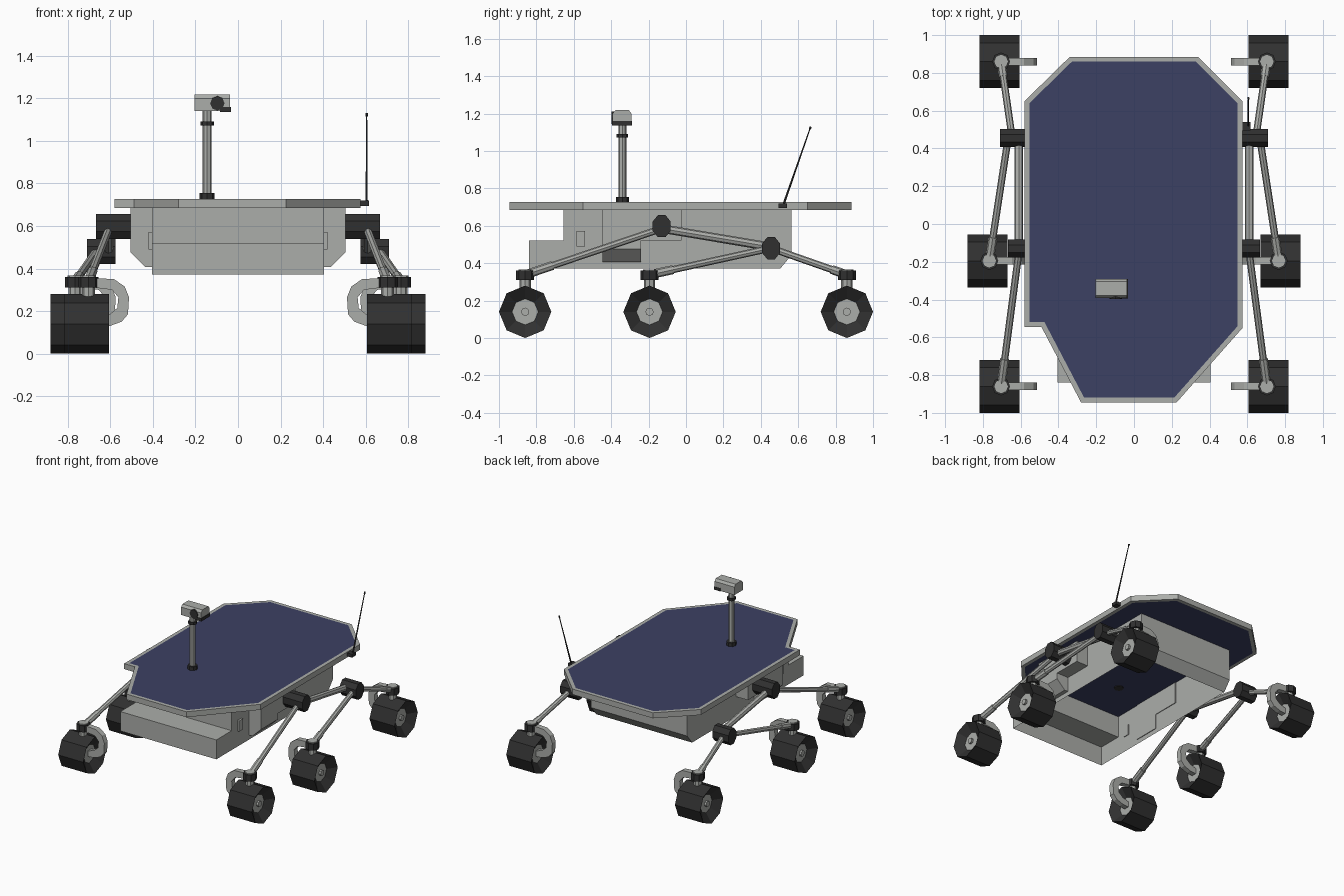
import bpy, bmesh, math
from mathutils import Vector, Matrix

if "Cube" in bpy.data.objects:
    bpy.data.objects.remove(bpy.data.objects["Cube"])


def material(name, colour):
    m = bpy.data.materials.new(name)
    m.use_nodes = True
    m.diffuse_color = (*colour, 1)
    m.node_tree.nodes["Principled BSDF"].inputs["Base Color"].default_value = (*colour, 1)
    return m


GREY = material("light grey metal", (0.41, 0.42, 0.40))
BLACK = material("black rubber", (0.03, 0.03, 0.03))
NAVY = material("solar navy", (0.045, 0.052, 0.125))


def finish(name, bm, *mats):
    mesh = bpy.data.meshes.new(name)
    bm.to_mesh(mesh)
    bm.free()
    for m in mats:
        mesh.materials.append(m)
    ob = bpy.data.objects.new(name, mesh)
    bpy.context.collection.objects.link(ob)
    return ob


def box(name, lo, hi, mat):
    """Box from two opposite corners."""
    lo, hi = Vector(lo), Vector(hi)
    bm = bmesh.new()
    size = [abs(c) for c in hi - lo]
    bmesh.ops.create_cube(bm, size=1, matrix=Matrix.Translation((lo + hi) / 2) @ Matrix.Diagonal((*size, 1)))
    return finish(name, bm, mat)


def rod(name, a, b, r, mat, sides=8, r2=None):
    """Straight cylinder or cone between two points."""
    a, b = Vector(a), Vector(b)
    d = b - a
    place = Matrix.Translation((a + b) / 2) @ d.to_track_quat('Z', 'Y').to_matrix().to_4x4()
    bm = bmesh.new()
    bmesh.ops.create_cone(bm, cap_ends=True, segments=sides, radius1=r,
                          radius2=r if r2 is None else r2, depth=d.length, matrix=place)
    return finish(name, bm, mat)


def prism(bm, points, offset):
    """Closed polygon extruded along an offset."""
    face = bm.faces.new([bm.verts.new(p) for p in points])
    new = bmesh.ops.extrude_face_region(bm, geom=[face], use_keep_orig=True)["geom"]
    moved = [v for v in new if isinstance(v, bmesh.types.BMVert)]
    bmesh.ops.translate(bm, verts=moved, vec=offset)
    bmesh.ops.recalc_face_normals(bm, faces=bm.faces)


# Solar deck: grey rim around navy cells on both faces
outline = [(-0.34, 0.885), (0.34, 0.885), (0.575, 0.65), (0.575, -0.55), (0.225, -0.945),
           (-0.28, -0.945), (-0.49, -0.545), (-0.58, -0.545), (-0.58, 0.65)]
bm = bmesh.new()
prism(bm, [(x, y, 0.685) for x, y in outline], (0, 0, 0.042))
caps = [f for f in bm.faces if abs(f.normal.z) > 0.9]
bmesh.ops.inset_individual(bm, faces=caps, thickness=0.026, use_even_offset=True)
for f in caps:
    f.material_index = 1
finish("solar_deck", bm, GREY, NAVY)

# Chassis: shell open below, with a low front step and a sloped rear edge
side = [(-0.84, 0.372), (-0.84, 0.52), (-0.655, 0.52), (-0.655, 0.69),
        (0.565, 0.69), (0.565, 0.445), (0.505, 0.372)]
bm = bmesh.new()
prism(bm, [(-0.405, y, z) for y, z in side], (0.81, 0, 0))
openings = [f for f in bm.faces if abs(f.normal.z) > 0.9 and not 0.5 < f.calc_center_median().z < 0.6]
bmesh.ops.delete(bm, geom=openings, context='FACES_ONLY')
finish("chassis_shell", bm, GREY)

HOOK = [(0.04, 0.355), (0.13, 0.35), (0.18, 0.315), (0.2, 0.265), (0.195, 0.185), (0.165, 0.15),
        (0.11, 0.13), (0.05, 0.125), (0.05, 0.165), (0.11, 0.185), (0.145, 0.215),
        (0.15, 0.265), (0.12, 0.3), (0.04, 0.31)]


def wheel(name, cx, cy, s):
    """Dished eight-sided tyre with grey hub, steering cap and curved fork."""
    R, half, cz = 0.14, 0.106, 0.14
    bm = bmesh.new()
    rings = []
    for r, x in [(0.07, -0.06), (R, -half), (R, half), (0.07, 0.06)]:
        rings.append([bm.verts.new((s * cx + x, cy + r * math.sin(k * math.pi / 4),
                                    cz + r * math.cos(k * math.pi / 4))) for k in range(8)])
    for a, b in zip(rings, rings[1:]):
        for k in range(8):
            bm.faces.new((a[k], a[(k + 1) % 8], b[(k + 1) % 8], b[k]))
    for ring in (rings[0], rings[-1]):
        bm.faces.new(ring).material_index = 1
    bmesh.ops.recalc_face_normals(bm, faces=bm.faces)
    finish(name + "_wheel", bm, BLACK, GREY)
    rod(name + "_axle_nut", (s * (cx + 0.05), cy, cz), (s * (cx + 0.075), cy, cz), 0.022, GREY)

    mx = s * (cx - 0.009)
    rod(name + "_steering_neck", (mx, cy, 0.265), (mx, cy, 0.315), 0.03, GREY)
    rod(name + "_steering_cap", (mx, cy, 0.31), (mx, cy, 0.36), 0.048, BLACK)
    rod(name + "_cap_disc", (mx, cy, 0.355), (mx, cy, 0.367), 0.036, GREY)
    bm = bmesh.new()
    prism(bm, [(s * (cx - u), cy - 0.02, z) for u, z in HOOK], (0, 0.04, 0))
    finish(name + "_fork", bm, GREY)
    return Vector((mx, cy, 0.338))


def strut(name, a, b):
    """Slim arm with a thicker sleeve and a black clamp at the wheel end."""
    a, b = Vector(a), Vector(b)
    rod(name, a, b, 0.019, GREY)
    rod(name + "_sleeve", a.lerp(b, 0.8), b, 0.024, GREY)


def pivot(name, x0, x1, y, z):
    ob = rod(name, (0, 0, 0), (x1 - x0, 0, 0), 0.06, BLACK)
    ob.data.transform(Matrix.Rotation(math.pi / 8, 4, 'X'))
    ob.data.transform(Matrix.Diagonal((1, 0.87, 1.07, 1)))
    ob.location = (x0, y, z)


for s, label in ((1, "left"), (-1, "right")):
    # Side pods and small hatches on the chassis
    bm = bmesh.new()
    pod = [(0.4, 0.69), (0.505, 0.69), (0.505, 0.475), (0.435, 0.407), (0.4, 0.407)]
    prism(bm, [(s * x, -0.446, z) for x, z in pod], (0, 0.206, 0))
    finish(label + "_side_pod", bm, GREY)
    box(label + "_pivot_housing", (s * 0.4, -0.24, 0.52), (s * 0.505, -0.025, 0.69), GREY)
    box(label + "_front_latch", (s * 0.4, -0.585, 0.49), (s * 0.42, -0.54, 0.572), GREY)
    box(label + "_rear_hatch", (s * 0.4, 0.245, 0.572), (s * 0.412, 0.395, 0.655), GREY)

    # Rocker and bogie suspension
    pivot(label + "_rocker_pivot", s * 0.505, s * 0.668, -0.13, 0.598)
    pivot(label + "_bogie_pivot", s * 0.575, s * 0.71, 0.455, 0.48)
    front = wheel(label + "_front", 0.7125, -0.86, s)
    mid = wheel(label + "_middle", 0.775, -0.195, s)
    back = wheel(label + "_rear", 0.7125, 0.86, s)
    rod(label + "_rocker_arm", (s * 0.61, -0.13, 0.585), (s * 0.61, 0.455, 0.487), 0.023, GREY)
    strut(label + "_front_strut", (s * 0.607, -0.13, 0.585), front)
    strut(label + "_middle_strut", (s * 0.67, 0.43, 0.475), mid)
    strut(label + "_rear_strut", (s * 0.645, 0.455, 0.48), back)

# Camera mast
MX, MY = -0.145, -0.34
rod("mast_base", (MX, MY, 0.68), (MX, MY, 0.755), 0.035, BLACK)
rod("mast", (MX, MY, 0.74), (MX, MY, 1.14), 0.021, GREY)
rod("mast_collar", (MX, MY, 1.072), (MX, MY, 1.092), 0.031, BLACK)
bm = bmesh.new()
head = [(-0.392, 1.14), (-0.392, 1.2), (-0.378, 1.218), (-0.305, 1.218), (-0.292, 1.2), (-0.292, 1.14)]
prism(bm, [(-0.205, y, z) for y, z in head], (0.168, 0, 0))
finish("camera_head", bm, GREY)
rod("camera_lens", (-0.097, -0.37, 1.177), (-0.097, -0.397, 1.177), 0.034, BLACK)
box("camera_sensor", (-0.085, -0.395, 1.137), (-0.033, -0.29, 1.16), BLACK)

# Whip antenna
box("antenna_base", (0.57, 0.495, 0.695), (0.617, 0.54, 0.72), BLACK)
rod("antenna_whip", (0.605, 0.52, 0.71), (0.605, 0.665, 1.125), 0.006, BLACK, 6, 0.003)
rod("antenna_tip", (0.605, 0.662, 1.117), (0.605, 0.667, 1.13), 0.006, BLACK, 6)
